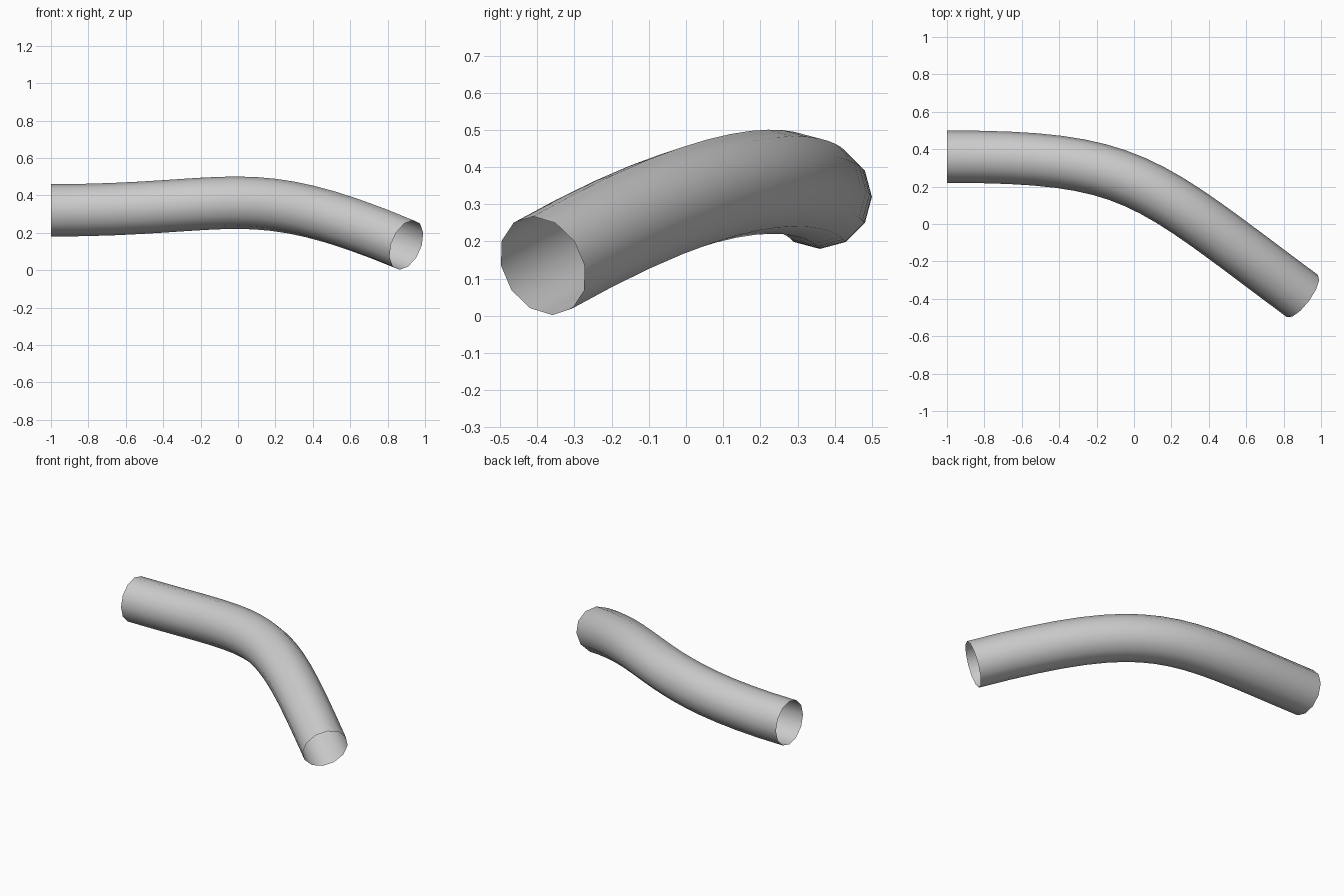
import bpy

if "Cube" in bpy.data.objects:
    bpy.data.objects.remove(bpy.data.objects["Cube"])

# Tube: a round 12-sided bevel along a two-point bezier path, open at both ends
curve = bpy.data.curves.new("bent_tube", 'CURVE')
curve.dimensions = '3D'
curve.fill_mode = 'FULL'
curve.bevel_depth = 0.14
curve.bevel_resolution = 4
curve.resolution_u = 16
curve.use_fill_caps = False

spline = curve.splines.new('BEZIER')
spline.bezier_points.add(1)
start, end = spline.bezier_points
for p in (start, end):
    p.handle_left_type = p.handle_right_type = 'FREE'
start.co = (-1.0, 0.36, 0.32)
start.handle_left = (-2.0, 0.36, 0.32)
start.handle_right = (0.0, 0.36, 0.32)
end.co = (0.90, -0.385, 0.135)
end.handle_left = (0.05, 0.245, 0.49)
end.handle_right = (1.75, -1.015, -0.22)
spline.use_smooth = True

tube = bpy.data.objects.new("bent_tube", curve)
bpy.context.collection.objects.link(tube)

# Turn into a smooth mesh
bpy.context.view_layer.objects.active = tube
tube.select_set(True)
bpy.ops.object.convert(target='MESH')
bpy.ops.object.shade_smooth()
